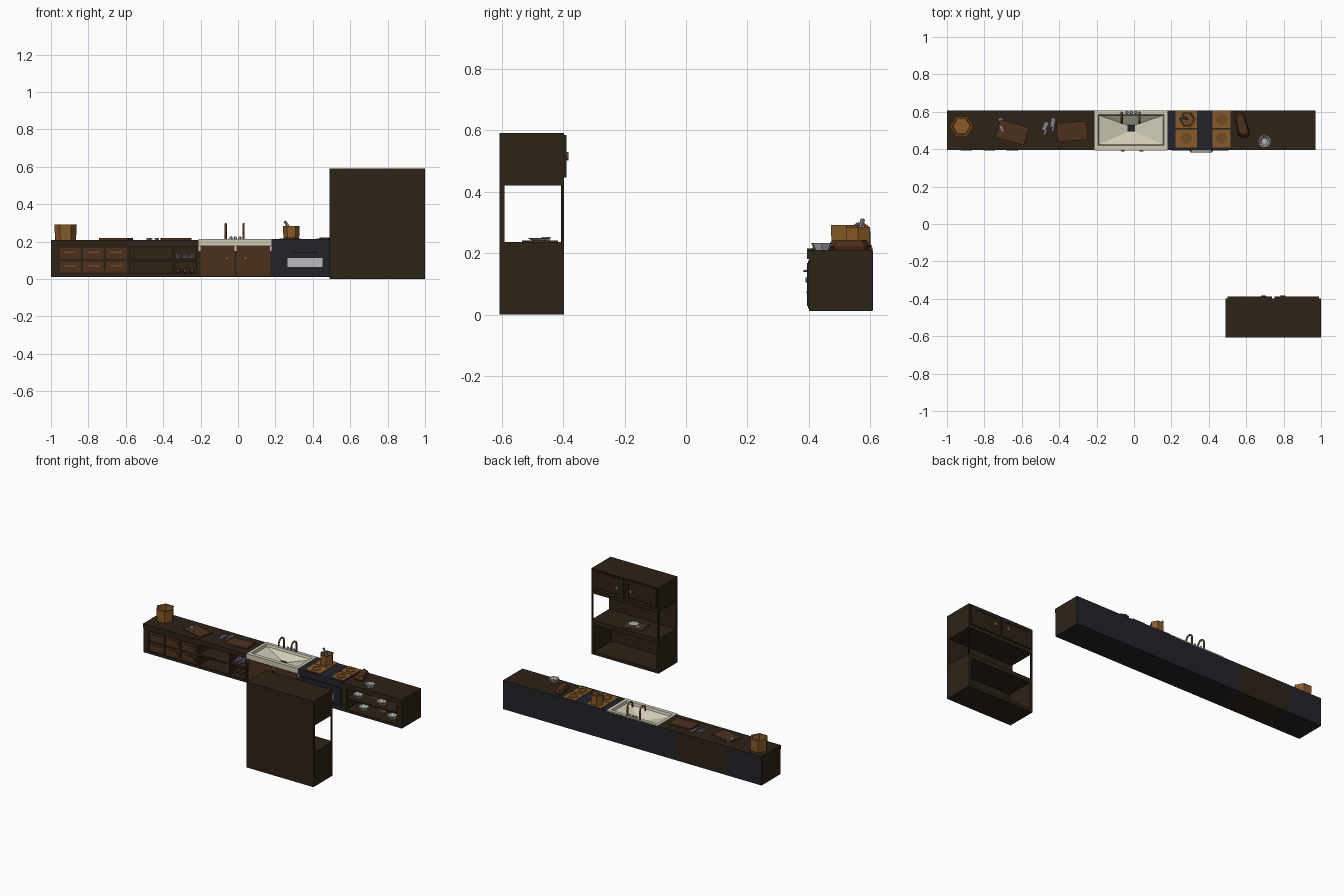
import bpy, bmesh, math
from mathutils import Vector, Matrix

if "Cube" in bpy.data.objects:
    bpy.data.objects.remove(bpy.data.objects["Cube"])

COLORS = dict(dark=(.026, .016, .008), brown=(.075, .03, .012), orange=(.25, .105, .02),
              bronze=(.16, .07, .02), cream=(.63, .6, .46), navy=(.016, .016, .024),
              grey=(.42, .44, .42), steel=(.22, .22, .3), pane=(.5, .5, .52), edge=(.014, .009, .005))
MATS = {}
for k, c in COLORS.items():
    MATS[k] = bpy.data.materials.new(k)
    MATS[k].diffuse_color = (*c, 1)


def add(name, verts, faces, mat):
    me = bpy.data.meshes.new(name)
    me.from_pydata(verts, [], faces)
    bm = bmesh.new()
    bm.from_mesh(me)
    bmesh.ops.recalc_face_normals(bm, faces=bm.faces)
    bm.to_mesh(me)
    bm.free()
    me.materials.append(MATS[mat])
    ob = bpy.data.objects.new(name, me)
    bpy.context.collection.objects.link(ob)
    return ob


def rect(x0, x1, z0, z1, y):
    return [(x0, y, z0), (x1, y, z0), (x1, y, z1), (x0, y, z1)]


def loft(name, rings, mat, closed=True):
    """Skin a list of equal-length vertex rings, capping both ends."""
    n = len(rings[0])
    faces = [(i * n + j, i * n + (j + 1) % n, (i + 1) * n + (j + 1) % n, (i + 1) * n + j)
             for i in range(len(rings) - 1) for j in range(n)]
    faces += [tuple(range(n)), tuple(range(len(rings) * n - n, len(rings) * n))]
    return add(name, [v for r in rings for v in r], faces, mat)


def box(name, x0, x1, y0, y1, z0, z1, mat):
    return loft(name, [rect(x0, x1, z0, z1, y0), rect(x0, x1, z0, z1, y1)], mat)


def case(name, x, y_back, y_front, z, ox, oz, y_in, mat):
    """Cabinet body with an open front cavity."""
    return loft(name, [rect(*x, *z, y_back), rect(*x, *z, y_front),
                       rect(*ox, *oz, y_front), rect(*ox, *oz, y_in)], mat)


def ngon(cx, cy, z, r, n=6, rot=0.0):
    return [(cx + r * math.cos(rot + 2 * math.pi * i / n),
             cy + r * math.sin(rot + 2 * math.pi * i / n), z) for i in range(n)]


def vessel(name, cx, cy, z0, z1, rb, rt, mat, wall=.01, n=6, rot=0.0):
    """Hollow low-poly pot, bowl or plate."""
    return loft(name, [ngon(cx, cy, z0, rb, n, rot), ngon(cx, cy, z1, rt, n, rot),
                       ngon(cx, cy, z1, rt - wall, n, rot),
                       ngon(cx, cy, z0 + .008, max(rb - wall, .01), n, rot)], mat)


def rod(name, a, b, r0, r1, mat, n=6):
    a, b = Vector(a), Vector(b)
    q = (b - a).to_track_quat('Z', 'Y')
    ring = lambda p, r: [tuple(p + q @ Vector(v)) for v in ngon(0, 0, 0, r, n)]
    return loft(name, [ring(a, r0), ring(b, r1)], mat)


def tilted_box(name, cx, cy, z0, z1, w, d, deg, mat):
    ob = box(name, -w / 2, w / 2, -d / 2, d / 2, z0, z1, mat)
    ob.data.transform(Matrix.Translation((cx, cy, 0)) @ Matrix.Rotation(math.radians(deg), 4, 'Z'))
    return ob


def pipe(name, pts, r, mat):
    cu = bpy.data.curves.new(name, 'CURVE')
    cu.dimensions, cu.bevel_depth, cu.bevel_resolution, cu.use_fill_caps = '3D', r, 1, True
    sp = cu.splines.new('POLY')
    sp.points.add(len(pts) - 1)
    for p, c in zip(sp.points, pts):
        p.co = (*c, 1)
    cu.materials.append(MATS[mat])
    bpy.context.collection.objects.link(bpy.data.objects.new(name, cu))


YF, YB, ZB, ZT = .4, .604, .013, .21

# Left counter: drawers, open shelves and bottle rack
case('left_cabinet', (-1, -.212), YB, YF, (ZB, .182), (-.96, -.222), (.03, .175), .58, 'dark')
box('left_worktop', -1, -.212, .396, .607, .182, ZT, 'dark')
box('drawer_bank', -.96, -.58, .405, .58, .03, .175, 'dark')
for i in range(3):
    for z0, z1 in ((.036, .095), (.108, .165)):
        x = -.952 + i * .123
        box('drawer_front', x, x + .11, .399, .406, z0, z1, 'brown')
        box('drawer_panel', x + .012, x + .098, .397, .4, z0 + .012, z1 - .012, 'brown')
        box('drawer_pull', x + .025, x + .085, .392, .398, (z0 + z1) / 2 + .003, (z0 + z1) / 2 + .01, 'bronze')
box('middle_shelf', -.58, -.222, .405, .58, .094, .106, 'dark')
box('rack_divider', -.352, -.34, .405, .58, .03, .175, 'dark')
for i in range(3):
    x = -.32 + i * .037
    rod('bottle_body', (x, .56, .122), (x, .46, .122), .015, .015, 'steel')
    rod('bottle_neck', (x, .46, .122), (x, .41, .118), .009, .006, 'steel')
    rod('rolled_jar', (x, .56, .046), (x, .425, .046), .015, .011, 'brown')

# Sink cabinet, doors and tapered basin
box('sink_cabinet', -.212, .18, .404, YB, ZB, .15, 'dark')
for x0, x1, k in ((-.2, -.018, -.06), (-.008, .172, .04)):
    box('sink_door', x0, x1, .397, .405, .02, .176, 'brown')
    rod('door_knob', (k, .398, .112), (k, .388, .112), .008, .01, 'orange')


def flat(x0, x1, y0, y1, z):
    return [(x0, y0, z), (x1, y0, z), (x1, y1, z), (x0, y1, z)]


loft('sink_basin', [flat(-.212, .18, .404, .607, .15), flat(-.212, .18, .404, .607, .215),
                    flat(-.192, .16, .42, .585, .215), flat(-.188, .156, .424, .581, .198),
                    flat(-.038, .007, .492, .53, .16)], 'cream')
box('sink_apron', -.212, .18, .394, .404, .18, .215, 'cream')
box('drain', -.036, .005, .494, .528, .158, .163, 'navy')
for x in (-.066, .03):
    arc = [(x, .567 + .028 * math.cos(t * math.pi / 5), .268 + .028 * math.sin(t * math.pi / 5)) for t in range(6)]
    pipe('faucet', [(x, .595, .214)] + arc + [(x, .539, .25)], .006, 'bronze')
for x in (-.038, -.015, .01):
    rod('tap_handle', (x, .597, .214), (x, .597, .228), .009, .007, 'grey')

# Stove: oven body, door, window, handle and burners
box('stove_body', .18, .52, YF, YB, ZB, .2, 'navy')
box('stove_top', .18, .52, .396, .607, .2, .214, 'navy')
case('oven_door', (.2, .505), .402, .394, (.028, .168), (.225, .48), (.045, .15), .4, 'navy')
box('oven_window', .265, .452, .397, .401, .065, .112, 'pane')
pipe('oven_handle', [(.3, .396, .142), (.306, .385, .142), (.414, .385, .142), (.42, .396, .142)], .004, 'bronze')
for x0, x1 in ((.222, .338), (.42, .516)):
    for y0, y1 in ((.41, .506), (.512, .606)):
        box('burner_plate', x0, x1, y0, y1, .214, .218, 'orange')
        cx, cy = (x0 + x1) / 2, (y0 + y1) / 2
        loft('burner_ring', [ngon(cx, cy, .217, .033), ngon(cx, cy, .221, .033),
                             ngon(cx, cy, .221, .028), ngon(cx, cy, .2185, .028)], 'bronze')

# Right counter: two open shelves of dishes
case('right_cabinet', (.52, .97), YB, YF, (ZB, .182), (.548, .93), (.03, .172), .58, 'dark')
box('right_worktop', .52, .97, .396, .607, .182, ZT, 'dark')
box('dish_shelf', .548, .93, .408, .58, .096, .106, 'dark')
for z, xs in ((.106, (.6, .69, .78, .87)), (.03, (.64, .75, .86))):
    for i, x in enumerate(xs):
        vessel('shelf_dish', x, .455 + .05 * (i % 2), z, z + .024, .022, .038, 'grey', .006, 7)

# Rear panels and underside
for x0, x1, m in ((-1, -.74, 'navy'), (-.74, -.34, 'dark'), (-.34, .97, 'navy')):
    box('rear_panel', x0, x1, .603, .608, ZB, .208, m)
    box('base_panel', x0, x1, .4, .606, .011, .0135, m)

# Things on the worktop
vessel('hex_crock', -.922, .523, .21, .292, .056, .06, 'orange', .01)
vessel('cooking_pot', .285, .56, .218, .284, .042, .045, 'orange', .008)
loft('pot_contents', [ngon(.285, .56, .245, .035), ngon(.285, .56, .262, .035)], 'bronze')
rod('ladle', (.29, .56, .25), (.25, .575, .308), .006, .008, 'steel')
for cx, cy, a in ((-.652, .49, -15), (-.332, .495, 4)):
    tilted_box('cutting_board', cx, cy, .21, .219, .16, .1, a, 'brown')
for cx, cy, a in ((-.708, .535, -70), (-.475, .515, 65), (-.434, .535, 80)):
    tilted_box('knife_handle', cx, cy - .025, .21, .22, .03, .012, a, 'steel')
    k = tilted_box('knife_blade', cx, cy + .008, .211, .218, .045, .018, a, 'steel')


def loaf_ring(s, z):
    pts = ((-.035, .075), (.01, .055), (.04, -.05), (.02, -.072), (-.02, -.06), (-.04, .03))
    return [(.58 + p[0] * s, .53 + p[1] * s, z) for p in pts]


loft('bread_loaf', [loaf_ring(.85, .21), loaf_ring(1, .222), loaf_ring(.75, .242)], 'brown')
vessel('counter_bowl', .698, .442, .21, .232, .025, .036, 'grey', .007, 7)

# Hutch facing the counter: open lower cupboard, open bay, closed upper cupboard
HX, HB, HF = (.488, 1), -.607, -.397
case('hutch_base', HX, HB, HF, (0, .236), (.508, .98), (.02, .205), -.59, 'dark')
box('hutch_back', *HX, HB, -.59, .236, .42, 'dark')
for x0 in (HX[0], HX[1] - .01):
    box('hutch_post', x0, x0 + .01, -.407, HF, .236, .42, 'edge')
box('hutch_top', *HX, HB, HF, .42, .59, 'dark')
for x0, x1, k in ((.5, .738, .692), (.75, .988, .796)):
    case('hutch_door', (x0, x1), HF, -.388, (.445, .584),
         (x0 + .025, x1 - .025), (.468, .561), -.392, 'dark')
    rod('hutch_knob', (k, -.389, .515), (k, -.382, .515), .012, .015, 'orange', 8)

# Serving board with dishes in the hutch bay
tilted_box('serving_board', .72, -.475, .236, .241, .14, .1, 8, 'brown')
vessel('serving_plate', .735, -.48, .241, .249, .022, .036, 'grey', .006, 7)
vessel('small_cup', .685, -.455, .241, .252, .014, .018, 'grey', .004, 6)

for m in bpy.data.materials:
    if m.users and not m.is_grease_pencil:
        m.use_nodes = True
        m.node_tree.nodes["Principled BSDF"].inputs["Base Color"].default_value = m.diffuse_color
